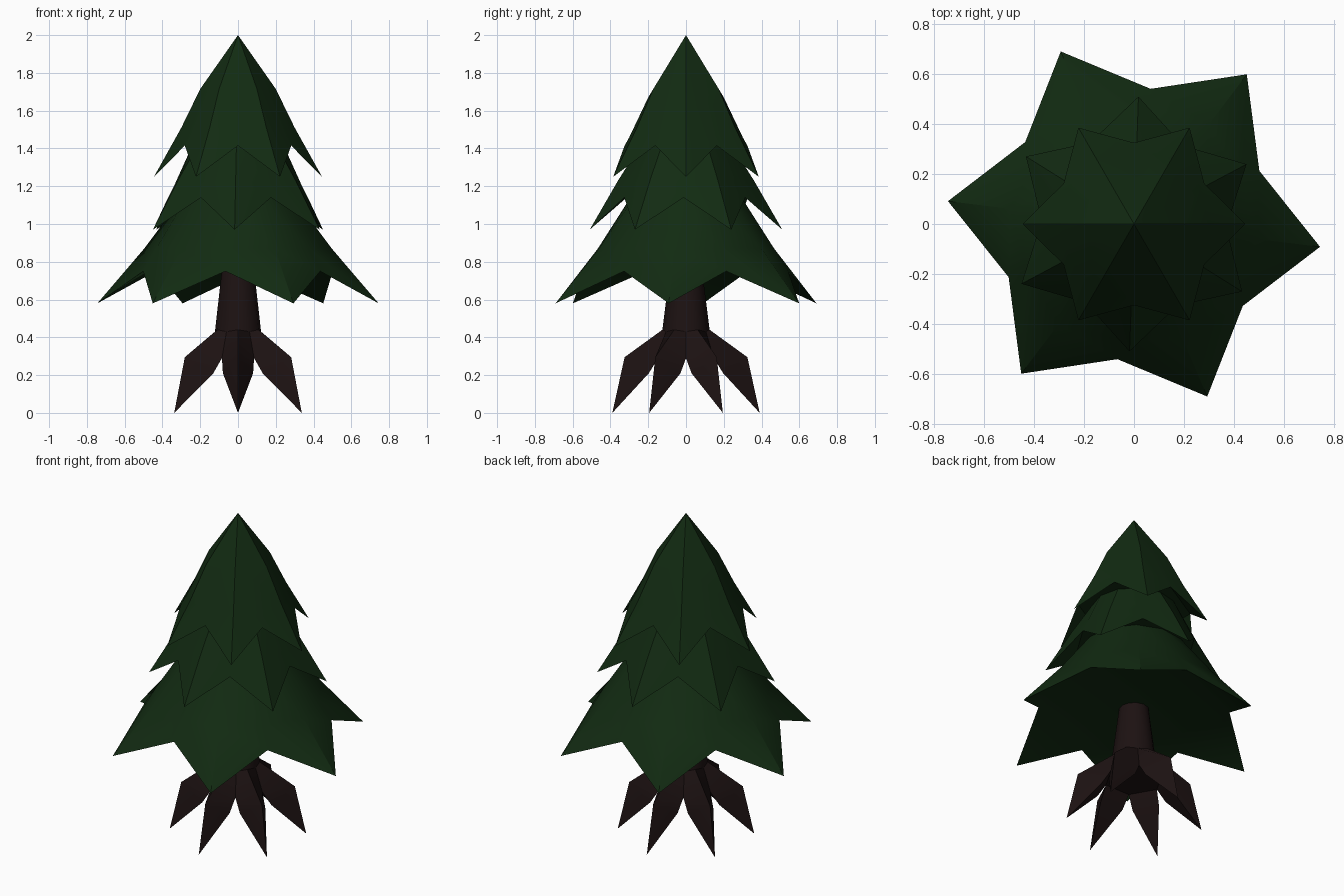
import bpy, bmesh
from math import cos, sin, radians

if "Cube" in bpy.data.objects:
    bpy.data.objects.remove(bpy.data.objects["Cube"])


def material(name, color):
    m = bpy.data.materials.new(name)
    m.diffuse_color = (*color, 1)
    m.use_nodes = True
    m.node_tree.nodes["Principled BSDF"].inputs["Base Color"].default_value = m.diffuse_color
    return m


GREEN = material("dark_green", (0.006, 0.024, 0.006))
BROWN = material("dark_brown", (0.012, 0.006, 0.006))


def polar(r, deg, z, side=0):
    a = radians(deg)
    return (r * cos(a) - side * sin(a), r * sin(a) + side * cos(a), z)


def finish(bm, name, mat):
    bmesh.ops.recalc_face_normals(bm, faces=bm.faces)
    mesh = bpy.data.meshes.new(name)
    bm.to_mesh(mesh)
    bm.free()
    ob = bpy.data.objects.new(name, mesh)
    bpy.context.collection.objects.link(ob)
    mesh.materials.append(mat)
    bpy.ops.object.select_all(action='DESELECT')
    ob.select_set(True)
    bpy.context.view_layer.objects.active = ob
    bpy.ops.object.shade_smooth_by_angle(angle=radians(35))


def star_ring(bm, phase, even, odd):
    # 12 vertices alternating between two (radius, height) pairs
    return [bm.verts.new(polar((even, odd)[i % 2][0], phase + 30 * i,
                               (even, odd)[i % 2][1])) for i in range(12)]


def bridge(bm, a, b):
    for i in range(12):
        j = (i + 1) % 12
        bm.faces.new((a[i], a[j], b[j], b[i]))


def tier(name, phase, rings, apex=None):
    bm = bmesh.new()
    loops = [star_ring(bm, phase, t, v) for t, v in rings]
    for a, b in zip(loops, loops[1:]):
        bridge(bm, a, b)
    if apex:
        top = bm.verts.new((0, 0, apex))
        for i in range(12):
            bm.faces.new((loops[0][i], loops[0][(i + 1) % 12], top))
    # underside: sloping points around a flat hexagon
    rim = loops[-1]
    for i in range(0, 12, 2):
        bm.faces.new((rim[i - 1], rim[i], rim[i + 1]))
    bm.faces.new(rim[1::2])
    finish(bm, name, GREEN)


# foliage: (radius, height) at points, then at notches
tier("top_foliage", 0, [((0.20, 1.715), (0.20, 1.67)),
                        ((0.30, 1.51), (0.30, 1.46)),
                        ((0.445, 1.25), (0.325, 1.415))], apex=2.0)
tier("middle_foliage", 28, [((0.24, 1.42), (0.24, 1.42)),
                            ((0.36, 1.23), (0.335, 1.21)),
                            ((0.51, 0.97), (0.37, 1.14))])
tier("bottom_foliage", -7, [((0.29, 1.15), (0.29, 1.15)),
                            ((0.50, 0.87), (0.47, 0.87)),
                            ((0.75, 0.58), (0.545, 0.75))])

# trunk flaring into six pointed roots
bm = bmesh.new()
top = star_ring(bm, 30, (0.085, 0.76), (0.085, 0.76))
neck = star_ring(bm, 30, (0.125, 0.44), (0.122, 0.43))
flare = star_ring(bm, 30, (0.325, 0.295), (0.17, 0.29))
bridge(bm, top, neck)
bridge(bm, neck, flare)
bm.faces.new(top)
bm.faces.new(flare[1::2])
for i in range(0, 12, 2):
    ang = 30 + 30 * i
    right, knee, left = flare[i - 1], flare[i], flare[i + 1]
    low_r = bm.verts.new(polar(0.197, ang, 0.21, -0.08))
    low_l = bm.verts.new(polar(0.197, ang, 0.21, 0.08))
    tip = bm.verts.new(polar(0.39, ang, 0))
    bm.faces.new((knee, right, low_r, tip))
    bm.faces.new((knee, tip, low_l, left))
    bm.faces.new((low_r, low_l, tip))
    bm.faces.new((right, left, low_l, low_r))
finish(bm, "trunk_and_roots", BROWN)
